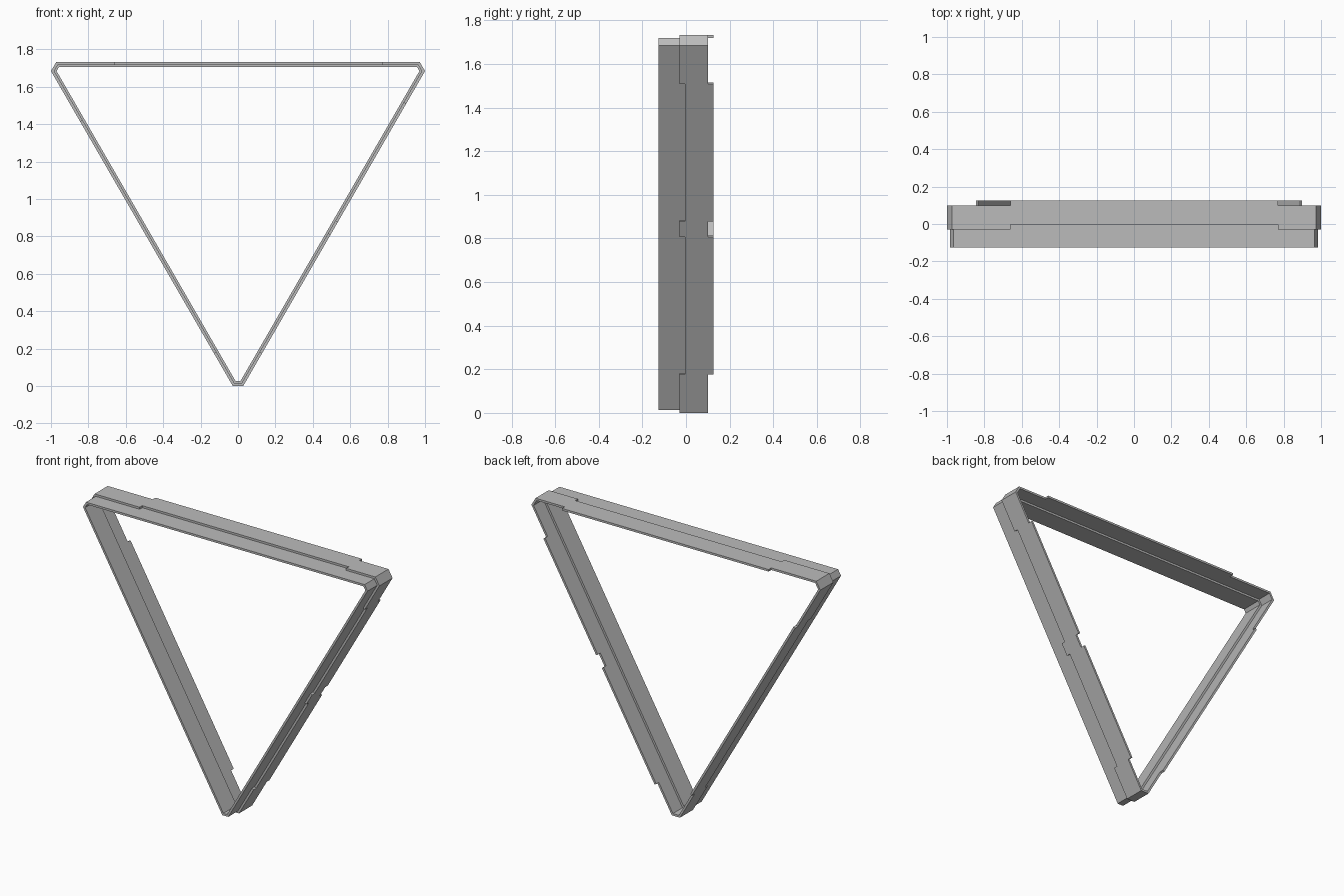
import bpy, bmesh, math
from mathutils import Vector

cube = bpy.data.objects.get("Cube")
if cube:
    bpy.data.objects.remove(cube, do_unlink=True)

HALF_CUT = 0.028                      # half width of each blunt corner
HALF_SIDE = 1 + HALF_CUT              # half side of the sharp triangle
APOTHEM = HALF_SIDE / math.sqrt(3)
CENTRE_Z = math.sqrt(3) - APOTHEM
WALL = 0.013
KEY = 0.026                           # depth of the interlocking steps

# side normal angle and step positions along it, clockwise from the top
SIDES = [(90, (-0.66, 0.77)),
         (-30, (-0.77, -0.04, 0.04, 0.77)),
         (210, (-0.77, 0.66))]

grey = bpy.data.materials.new("plain_grey")
grey.use_nodes = True
colour = (0.5, 0.5, 0.5, 1)
grey.diffuse_color = colour
grey.node_tree.nodes["Principled BSDF"].inputs["Base Color"].default_value = colour


def stations(offset, stepped):
    """Points round the blunt triangle, each with its sideways key shift."""
    end = HALF_SIDE - 2 * HALF_CUT - offset * math.tan(math.radians(30))
    result = []
    for angle, steps in SIDES:
        a = math.radians(angle)
        normal = Vector((math.cos(a), 0, math.sin(a)))
        along = Vector((math.sin(a), 0, -math.cos(a)))
        base = Vector((0, 0, CENTRE_Z)) + normal * (APOTHEM - offset)
        result.append((base - along * end, 0))
        shift = 0
        for s in steps if stepped else ():
            result.append((base + along * s, shift))
            shift = KEY - shift
            result.append((base + along * s, shift))
        result.append((base + along * end, 0))
    return result


def ring(name, offset, front, back, stepped=False):
    bm = bmesh.new()
    sections = []
    for (po, shift), (pi, _) in zip(stations(offset, stepped),
                                    stations(offset + WALL, stepped)):
        corners = ((po, front), (po, back), (pi, back), (pi, front))
        sections.append([bm.verts.new((p.x, y + shift, p.z)) for p, y in corners])
    for i, a in enumerate(sections):
        b = sections[(i + 1) % len(sections)]
        is_step = (a[0].co - b[0].co).xz.length < 1e-5
        # a step only needs its end faces on the front and back rims
        for k in (1, 3) if is_step else range(4):
            n = (k + 1) % 4
            bm.faces.new((a[k], a[n], b[n], b[k]))
    bm.normal_update()
    # point every face outward, judged from the outer wall of the first run
    first = bm.faces[:][0]
    if first.normal.dot(first.calc_center_median() - Vector((0, 0, CENTRE_Z))) < 0:
        bmesh.ops.reverse_faces(bm, faces=bm.faces[:])
    # riser faces follow the change in shift, so their winding already matches
    mesh = bpy.data.meshes.new(name)
    bm.to_mesh(mesh)
    bm.free()
    mesh.materials.append(grey)
    obj = bpy.data.objects.new(name, mesh)
    bpy.context.collection.objects.link(obj)
    return obj


# outer band with keyed rims, and the inner lip standing out at the front
ring("outer_band", 0, -0.03, 0.10, stepped=True)
ring("inner_lip", WALL, -0.126, 0.005)
